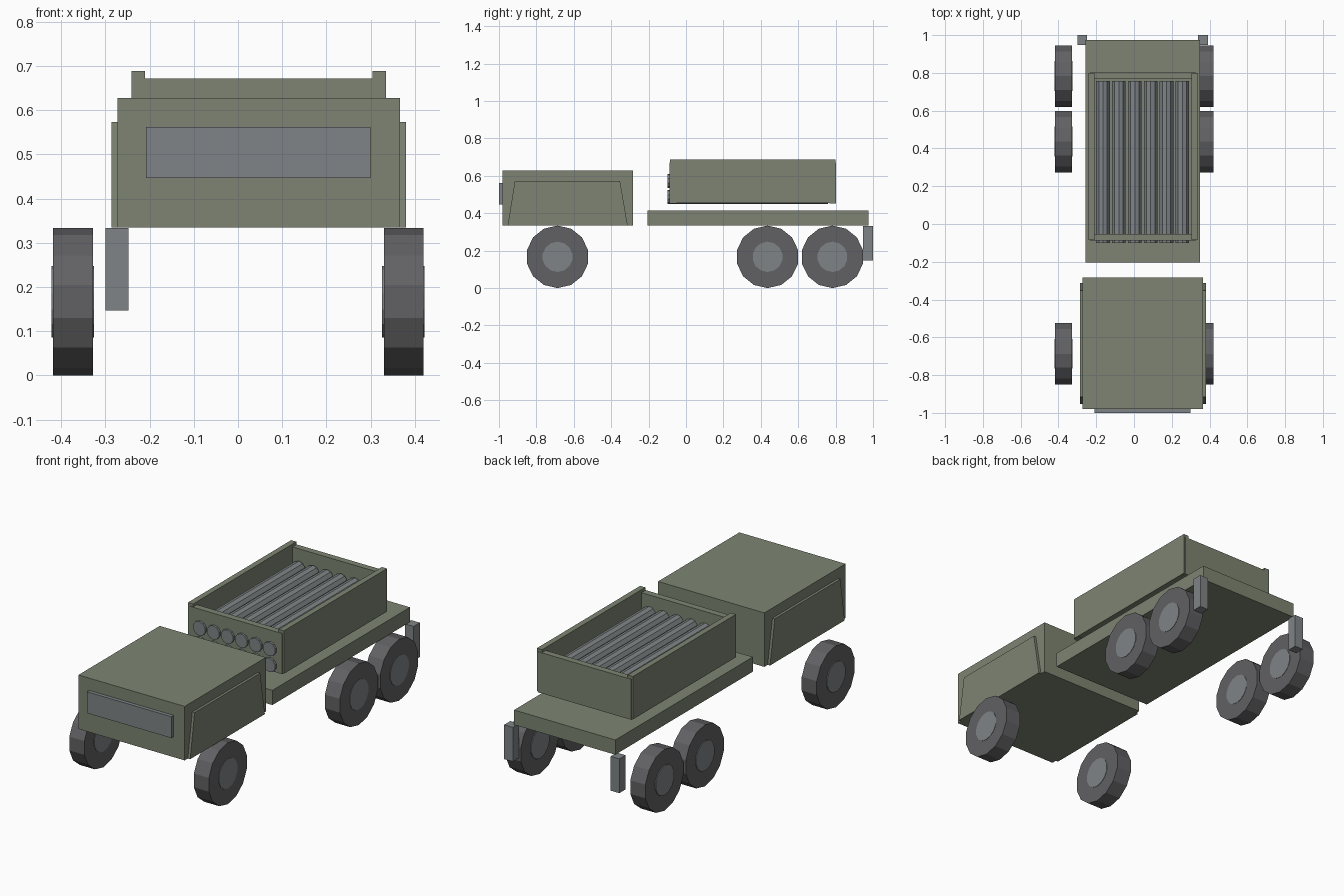
import bpy, bmesh, math
from mathutils import Vector

cube = bpy.data.objects.get("Cube")
if cube:
    bpy.data.objects.remove(cube, do_unlink=True)


def material(name, rgb):
    m = bpy.data.materials.new(name)
    m.use_nodes = True
    colour = (*rgb, 1)
    m.diffuse_color = colour
    bsdf = m.node_tree.nodes["Principled BSDF"]
    bsdf.inputs["Base Color"].default_value = colour
    bsdf.inputs["Roughness"].default_value = 0.8
    return m


GREEN = material("olive green", (0.205, 0.231, 0.168))
GREY = material("steel grey", (0.212, 0.231, 0.24))
RUBBER = material("tyre rubber", (0.12, 0.12, 0.127))


def prism(name, profile, offset, mat):
    """Extrude a closed 3D outline along an offset."""
    bm = bmesh.new()
    face = bm.faces.new([bm.verts.new(p) for p in profile])
    ext = bmesh.ops.extrude_face_region(bm, geom=[face], use_keep_orig=True)
    moved = [v for v in ext["geom"] if isinstance(v, bmesh.types.BMVert)]
    bmesh.ops.translate(bm, verts=moved, vec=Vector(offset))
    bmesh.ops.recalc_face_normals(bm, faces=bm.faces)
    mesh = bpy.data.meshes.new(name)
    bm.to_mesh(mesh)
    bm.free()
    mesh.materials.append(mat)
    obj = bpy.data.objects.new(name, mesh)
    bpy.context.collection.objects.link(obj)
    return obj


def box(name, x, y, z, mat):
    base = [(x[0], y[0], z[0]), (x[1], y[0], z[0]),
            (x[1], y[1], z[0]), (x[0], y[1], z[0])]
    return prism(name, base, (0, 0, z[1] - z[0]), mat)


def circle(radius, sides):
    turns = [2 * math.pi * i / sides for i in range(sides)]
    return [(radius * math.sin(a), -radius * math.cos(a)) for a in turns]


def disc_x(name, x, y, z, radius, sides, mat):
    ring = [(x[0], y + a, z + b) for a, b in circle(radius, sides)]
    return prism(name, ring, (x[1] - x[0], 0, 0), mat)


MID = 0.047  # body centre line

# Cab with windscreen and raised door panels
box("cab", (-0.272, 0.366), (-0.98, -0.283), (0.335, 0.628), GREEN)
box("windscreen", (-0.208, 0.30), (-1.0, -0.98), (0.446, 0.562), GREY)
door = [(-0.953, 0.335), (-0.312, 0.335), (-0.353, 0.573), (-0.915, 0.573)]
for side, x, depth in (("left", 0.366, 0.014), ("right", -0.272, -0.014)):
    prism(side + "_door", [(x, y, z) for y, z in door], (depth, 0, 0), GREEN)

# Flat bed and mudflaps
box("bed", (-0.258, 0.35), (-0.205, 0.975), (0.335, 0.415), GREEN)
for side, x in (("left", 0.366), ("right", -0.274)):
    box(side + "_mudflap", (x - 0.026, x + 0.026), (0.947, 1.0),
        (0.147, 0.333), GREY)

# Open launcher box, walls only
for side, s in (("left", 1), ("right", -1)):
    xs = sorted((MID + s * 0.257, MID + s * 0.288))
    box(side + "_launcher_wall", xs, (-0.085, 0.8), (0.455, 0.688), GREEN)
for end, ys in (("front", (-0.088, -0.052)), ("rear", (0.768, 0.803))):
    box(end + "_launcher_wall", (MID - 0.28, MID + 0.28), ys,
        (0.452, 0.672), GREEN)

# Two rows of six tubes
for row, z in (("lower", 0.487), ("upper", 0.573)):
    for i in range(6):
        x = MID - 0.001 + (i - 2.5) * 0.084
        ring = [(x + a, -0.1, z + b) for a, b in circle(0.038, 10)]
        prism(f"{row}_tube_{i + 1}", ring, (0, 0.858, 0), GREY)

# Three axles of wheels, each with a hub through the tyre
for axle, y in (("front", -0.687), ("middle", 0.436), ("rear", 0.783)):
    for side, x in (("left", 0.375), ("right", -0.373)):
        disc_x(f"{axle}_{side}_tyre", (x - 0.045, x + 0.045), y, 0.167,
               0.167, 14, RUBBER)
        disc_x(f"{axle}_{side}_hub", (x - 0.049, x + 0.047), y, 0.167,
               0.081, 14, GREY)
